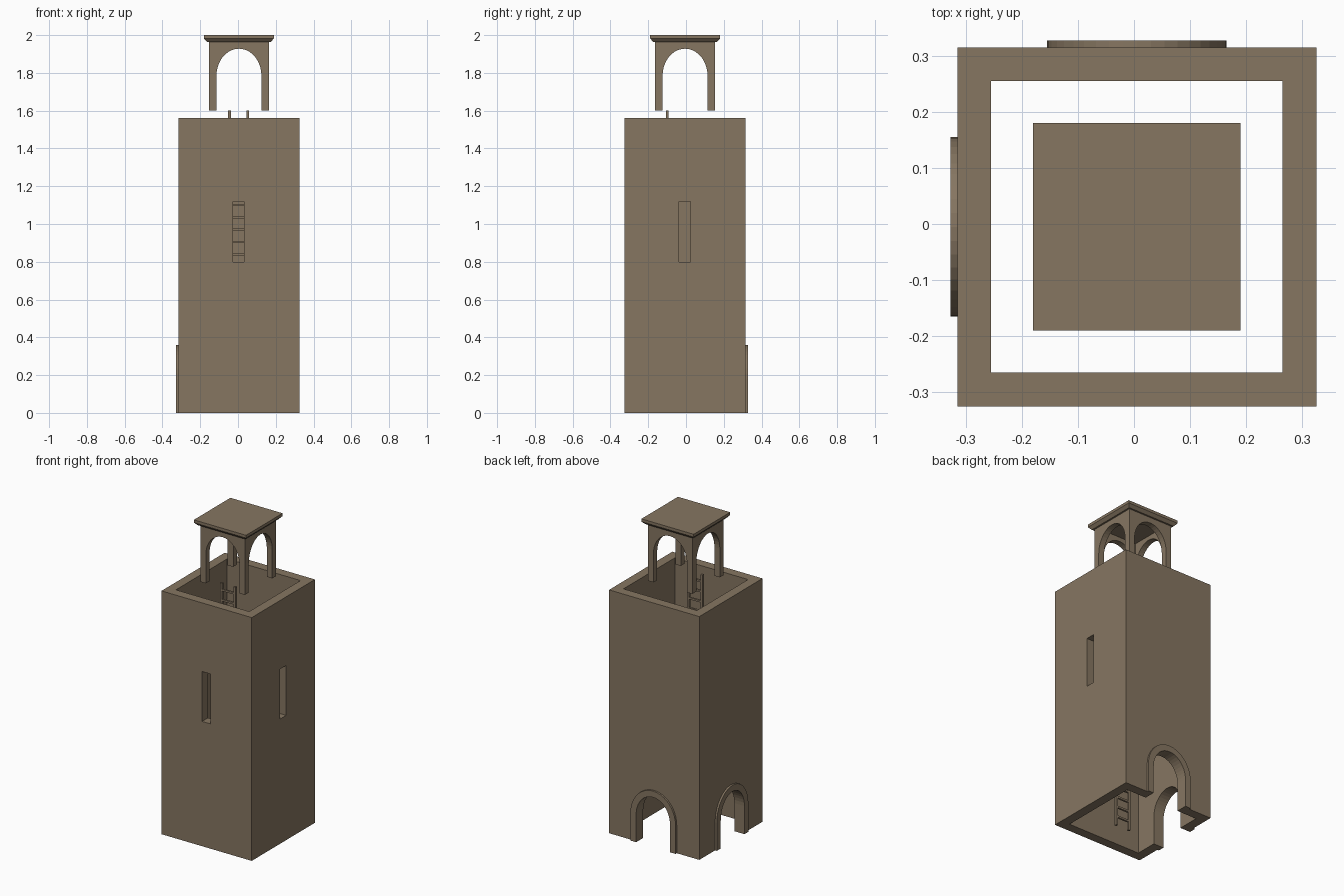
import bpy, bmesh, math
from mathutils import Matrix

if "Cube" in bpy.data.objects:
    bpy.data.objects.remove(bpy.data.objects["Cube"])

CX, CY = 0.005, -0.005          # tower axis
H = 0.32                        # half width of the tower

stone = bpy.data.materials.new("brown stone")
stone.diffuse_color = (0.24, 0.182, 0.121, 1)
stone.use_nodes = True
stone.node_tree.nodes["Principled BSDF"].inputs["Base Color"].default_value = stone.diffuse_color


def finish(name, bm):
    bmesh.ops.recalc_face_normals(bm, faces=bm.faces[:])
    me = bpy.data.meshes.new(name)
    bm.to_mesh(me)
    bm.free()
    me.materials.append(stone)
    ob = bpy.data.objects.new(name, me)
    bpy.context.collection.objects.link(ob)
    return ob


def add_box(bm, x0, x1, y0, y1, z0, z1):
    m = Matrix.Translation(((x0 + x1) / 2, (y0 + y1) / 2, (z0 + z1) / 2))
    bmesh.ops.create_cube(bm, size=1, matrix=m @ Matrix.Diagonal((x1 - x0, y1 - y0, z1 - z0, 1)))


def box(name, *dims):
    bm = bmesh.new()
    add_box(bm, *dims)
    return finish(name, bm)


def arch_line(half, bottom, spring, top, n=20):
    pts = [(half, bottom)]
    for i in range(n + 1):
        a = math.pi * i / n
        pts.append((half * math.cos(a), spring + (top - spring) * math.sin(a)))
    return pts + [(-half, bottom)]


def prism(name, pts, y0, y1, turn):
    """Extrude an x-z outline along y, then turn it about the tower axis."""
    bm = bmesh.new()
    face = bm.faces.new([bm.verts.new((x, y0, z)) for x, z in pts])
    new = bmesh.ops.extrude_face_region(bm, geom=[face])["geom"]
    bmesh.ops.translate(bm, vec=(0, y1 - y0, 0),
                        verts=[g for g in new if isinstance(g, bmesh.types.BMVert)])
    bm.transform(Matrix.Translation((CX, CY, 0)) @ Matrix.Rotation(turn, 4, 'Z'))
    return finish(name, bm)


def cut(target, cutters):
    bpy.context.view_layer.objects.active = target
    for c in cutters:
        mod = target.modifiers.new("cut", 'BOOLEAN')
        mod.operation, mod.solver, mod.object = 'DIFFERENCE', 'EXACT', c
        bpy.ops.object.modifier_apply(modifier=mod.name)
        bpy.data.objects.remove(c)


# Tower shaft: open square tube with two doorways and two slit windows
I = H - 0.06
shaft = box("tower_walls", CX - H, CX + H, CY - H, CY + H, 0, 1.56)
cut(shaft, [
    box("core_cutter", CX - I, CX + I, CY - I, CY + I, -0.1, 1.7),
    box("front_slit_cutter", -0.027, 0.033, -0.4, -0.2, 0.8, 1.12),
    box("right_slit_cutter", 0.2, 0.4, -0.037, 0.023, 0.8, 1.12),
    prism("back_door_cutter", arch_line(0.12, -0.1, 0.18, 0.32), 0.2, 0.4, 0),
    prism("left_door_cutter", arch_line(0.12, -0.1, 0.18, 0.32), 0.2, 0.4, math.pi / 2),
])

# Raised door surrounds on the back and left
for name, turn in (("back_door_trim", 0), ("left_door_trim", math.pi / 2)):
    outline = arch_line(0.16, 0, 0.18, 0.36) + arch_line(0.12, 0, 0.18, 0.32)[::-1]
    prism(name, outline, H, H + 0.012, turn)

# Belfry: hollow square with an arch through each side
B = 0.158
belfry = box("belfry_arches", CX - B, CX + B, CY - B, CY + B, 1.6, 1.966)
b = B - 0.038
cut(belfry, [
    box("belfry_core_cutter", CX - b, CX + b, CY - b, CY + b, 1.5, 1.955),
    prism("arch_cutter_y", arch_line(0.119, 1.5, 1.785, 1.928), -0.4, 0.4, 0),
    prism("arch_cutter_x", arch_line(0.119, 1.5, 1.785, 1.928), -0.4, 0.4, math.pi / 2),
])

# Roof slab with a chamfered lower edge
bm = bmesh.new()
add_box(bm, CX - 0.185, CX + 0.185, CY - 0.185, CY + 0.185, 1.982, 2.0)
low = [f for f in bm.faces if f.calc_center_median().z < 1.985]
new = bmesh.ops.extrude_face_region(bm, geom=low)["geom"]
bmesh.ops.delete(bm, geom=low, context='FACES_ONLY')
for v in (g for g in new if isinstance(g, bmesh.types.BMVert)):
    v.co.x = CX + (v.co.x - CX) * 0.91
    v.co.y = CY + (v.co.y - CY) * 0.91
    v.co.z = 1.964
finish("roof_slab", bm)

# Ladder inside the shaft
bm = bmesh.new()
for s in (-1, 1):
    x = 0.003 + s * 0.048
    add_box(bm, x - 0.007, x + 0.007, -0.107, -0.093, 0, 1.6)
for i in range(24):
    z = 1.555 - i * 0.065
    add_box(bm, -0.045, 0.051, -0.106, -0.094, z - 0.006, z + 0.006)
finish("ladder", bm)
